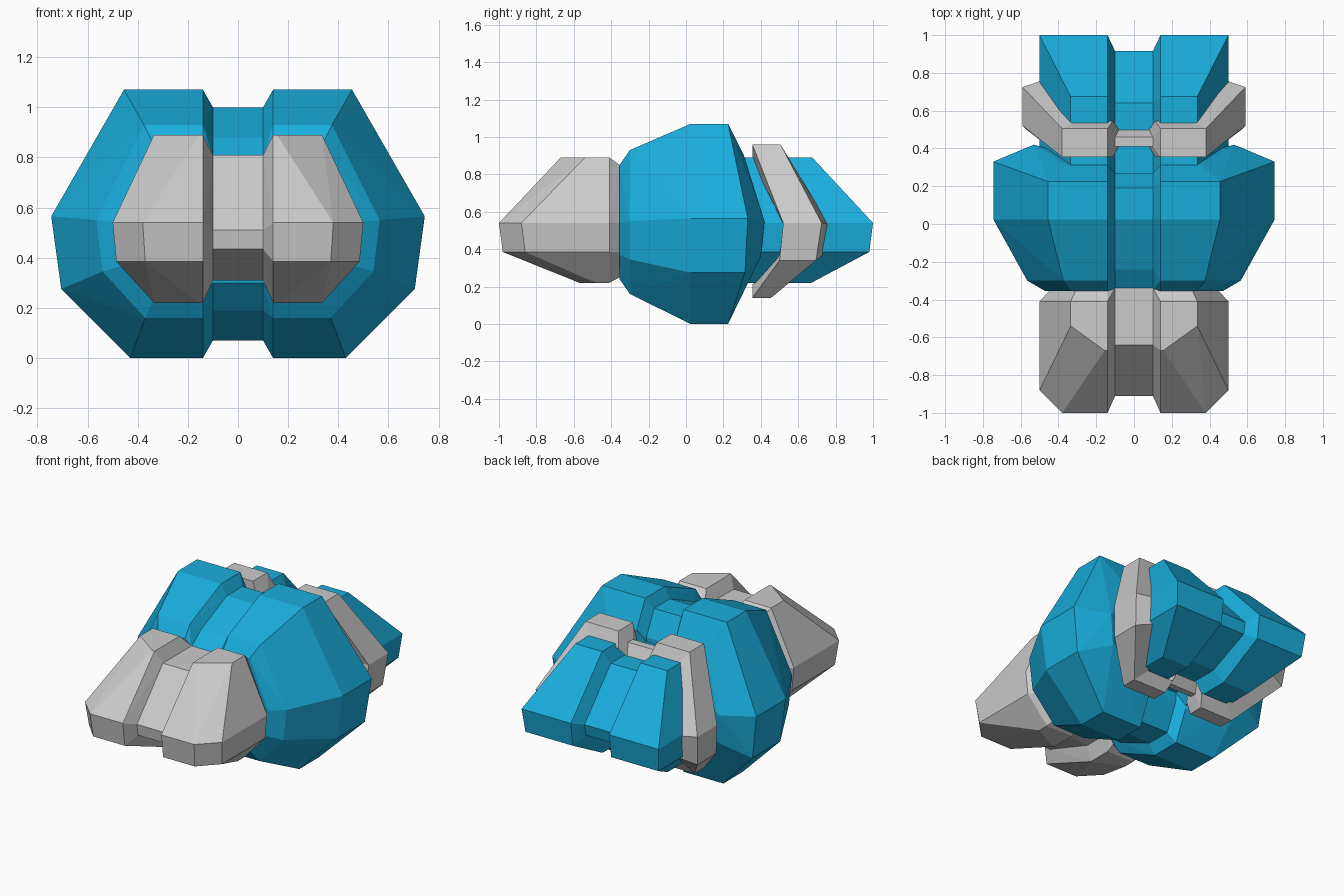
import bpy, bmesh

if "Cube" in bpy.data.objects:
    bpy.data.objects.remove(bpy.data.objects["Cube"])

blue = bpy.data.materials.new("blue")
blue.diffuse_color = (0.01, 0.42, 0.72, 1)
blue.use_nodes = True
blue.node_tree.nodes["Principled BSDF"].inputs["Base Color"].default_value = blue.diffuse_color


def finish(bm, name, mat=None):
    bmesh.ops.remove_doubles(bm, verts=bm.verts, dist=0.0005)
    bmesh.ops.recalc_face_normals(bm, faces=bm.faces)
    me = bpy.data.meshes.new(name)
    bm.to_mesh(me)
    bm.free()
    ob = bpy.data.objects.new(name, me)
    bpy.context.collection.objects.link(ob)
    if mat:
        me.materials.append(mat)


def hull(bm, pts):
    vs = [bm.verts.new(p) for p in pts]
    res = bmesh.ops.convex_hull(bm, input=vs)
    junk = {v for v in res["geom_interior"] + res["geom_unused"]
            if isinstance(v, bmesh.types.BMVert)}
    bmesh.ops.delete(bm, geom=[v for v in junk if v.is_valid], context='VERTS')


def grooved(name, lobe, groove, mat=None):
    """Two mirrored faceted lobes joined by a recessed centre strip."""
    bm = bmesh.new()
    for s in (1, -1):
        hull(bm, [(s * x, y, z) for x, y, z in lobe] +
             [(s * 0.1, y, z) for y, z in groove])
    hull(bm, [(x, y, z) for x in (-0.1, 0.1) for y, z in groove])
    # open the hidden walls between lobes and strip
    inner = [f for f in bm.faces if all(abs(abs(v.co.x) - 0.1) < 1e-4 for v in f.verts)
             and abs(f.normal.x) > 0.99]
    bmesh.ops.delete(bm, geom=inner, context='FACES')
    bmesh.ops.dissolve_limit(bm, angle_limit=0.04, verts=bm.verts, edges=bm.edges)
    finish(bm, name, mat)


def with_inner(ring):
    """Add groove-side copies of a ring's top and bottom points."""
    return ring + [(0.14, *ring[0][1:]), (0.14, *ring[-1][1:])]


# main body: rings from front to back, each top / upper side / lower side / bottom
body = []
for ring in (
    [(0.335, -0.355, 0.85), (0.47, -0.355, 0.54), (0.455, -0.355, 0.37), (0.335, -0.355, 0.24)],
    [(0.375, -0.30, 0.93), (0.565, -0.30, 0.55), (0.54, -0.30, 0.345), (0.37, -0.30, 0.16)],
    [(0.455, 0.025, 1.07), (0.745, 0.025, 0.565), (0.705, 0.025, 0.275), (0.43, 0.025, 0)],
    [(0.455, 0.225, 1.07), (0.745, 0.33, 0.565), (0.705, 0.315, 0.275), (0.43, 0.225, 0)],
    [(0.36, 0.31, 0.90), (0.53, 0.42, 0.55), (0.50, 0.40, 0.36), (0.36, 0.31, 0.19)],
):
    body += with_inner(ring)
grooved("main_body", body,
        [(-0.35, 0.80), (-0.24, 0.88), (0.025, 1.0), (0.19, 1.0), (0.27, 0.84),
         (0.27, 0.25), (0.19, 0.07), (0.025, 0.07), (-0.24, 0.19), (-0.35, 0.30)], blue)

# front nose block: levels of z, front y, front corner x, side x, side corner y
nose = []
for z, yf, xc, xs, yc in ((0.89, -0.67, 0.155, 0.335, -0.54), (0.54, -1, 0.38, 0.5, -0.88),
                          (0.385, -0.98, 0.37, 0.485, -0.86), (0.22, -0.57, 0.16, 0.335, -0.48)):
    nose += [(0.14, yf, z), (xc, yf, z), (xs, yc, z), (xs, -0.41, z), (0.14, -0.41, z)]
nose += with_inner([(0.31, -0.355, 0.85), (0.45, -0.355, 0.54),
                    (0.44, -0.355, 0.385), (0.31, -0.355, 0.25)])
grooved("nose_block", nose,
        [(-0.64, 0.81), (-0.91, 0.51), (-0.90, 0.435), (-0.55, 0.31), (-0.34, 0.31), (-0.34, 0.81)])

# rear tail block
tail = []
for x, z, yb in ((0.335, 0.89, 0.675), (0.5, 0.54, 1), (0.485, 0.385, 0.98), (0.335, 0.22, 0.67)):
    for y in (0.25, yb):
        tail += [(0.14, y, z), (x, y, z)]
grooved("tail_block", tail,
        [(0.64, 0.81), (0.915, 0.51), (0.90, 0.435), (0.62, 0.31), (0.2, 0.31), (0.2, 0.81)], blue)

# swept-back collar round the tail: x, z, front y, back y
half = [(0.1, 0.88, 0.41, 0.46), (0.14, 0.96, 0.355, 0.505), (0.38, 0.96, 0.355, 0.505),
        (0.59, 0.54, 0.52, 0.725), (0.57, 0.34, 0.50, 0.695), (0.38, 0.14, 0.355, 0.455),
        (0.14, 0.14, 0.355, 0.455), (0.1, 0.22, 0.41, 0.45)]
path = half + [(-x, z, a, b) for x, z, a, b in reversed(half)]
bm = bmesh.new()
loops = []
for x, z, a, b in path:
    xi, zi = x * 0.8, 0.5 + (z - 0.5) * 0.8
    loops.append([bm.verts.new(p) for p in ((x, a, z), (x, b, z), (xi, b + 0.04, zi), (xi, a, zi))])
for i, cur in enumerate(loops):
    nxt = loops[(i + 1) % len(loops)]
    for k in range(4):
        bm.faces.new((cur[k], cur[(k + 1) % 4], nxt[(k + 1) % 4], nxt[k]))
finish(bm, "tail_collar")
